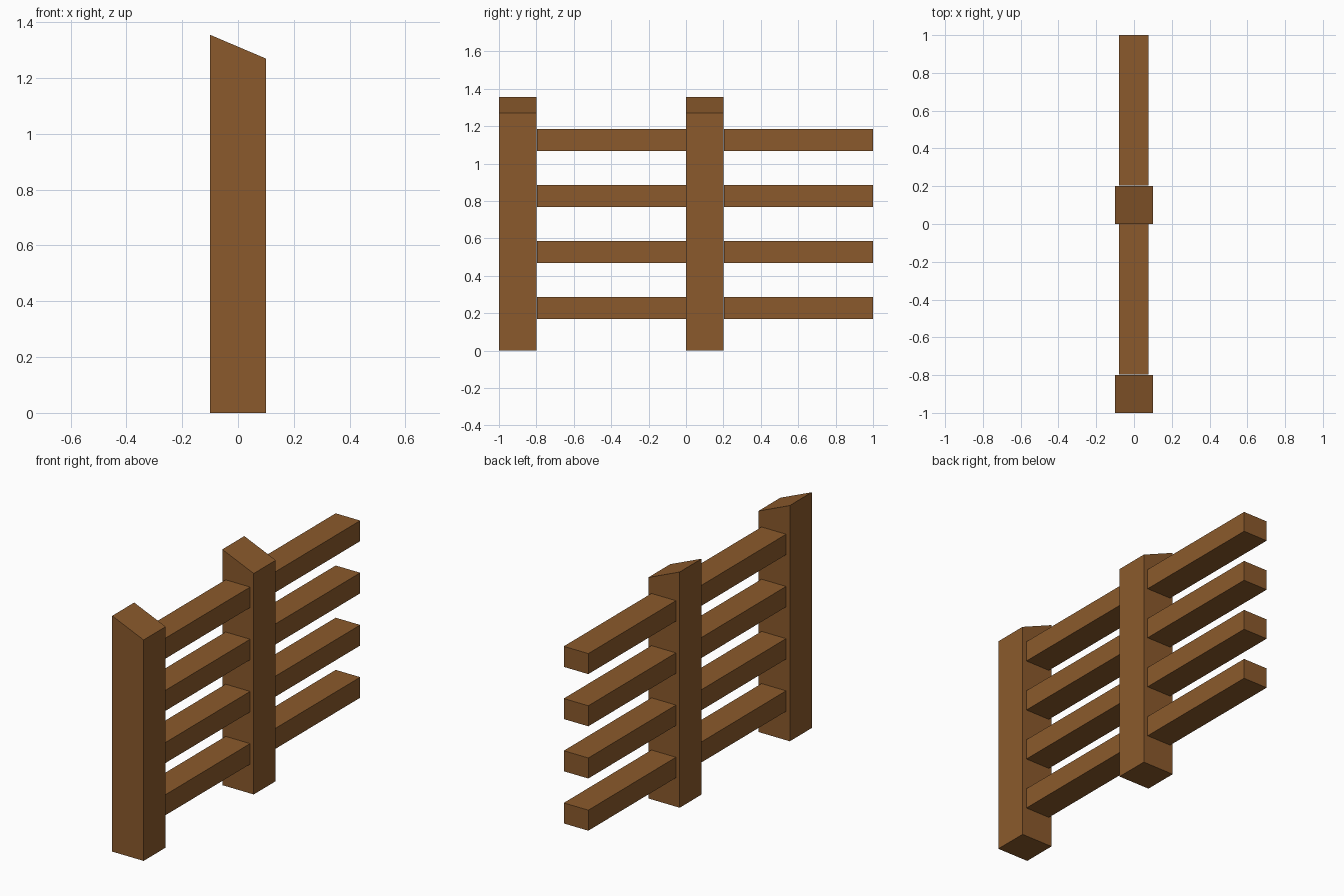
import bpy, bmesh

if "Cube" in bpy.data.objects:
    bpy.data.objects.remove(bpy.data.objects["Cube"])

wood = bpy.data.materials.new("brown wood")
wood.diffuse_color = (0.258, 0.102, 0.025, 1)
wood.use_nodes = True
wood.node_tree.nodes["Principled BSDF"].inputs["Base Color"].default_value = wood.diffuse_color


def prism(name, profile, y0, y1):
    """Extrude an x-z profile along y into a closed solid."""
    bm = bmesh.new()
    face = bm.faces.new([bm.verts.new((x, y0, z)) for x, z in profile])
    ext = bmesh.ops.extrude_face_region(bm, geom=[face])
    verts = [g for g in ext["geom"] if isinstance(g, bmesh.types.BMVert)]
    bmesh.ops.translate(bm, verts=verts, vec=(0, y1 - y0, 0))
    bmesh.ops.recalc_face_normals(bm, faces=bm.faces)
    mesh = bpy.data.meshes.new(name)
    bm.to_mesh(mesh)
    bm.free()
    mesh.materials.append(wood)
    obj = bpy.data.objects.new(name, mesh)
    bpy.context.collection.objects.link(obj)
    return obj


# Two fence sections: a slant-topped post followed by four rails
post = [(-0.1, 0), (0.1, 0), (0.1, 1.27), (-0.1, 1.355)]
for s, y in enumerate((-1.0, 0.0), 1):
    prism(f"post_{s}", post, y, y + 0.2)
    for r in range(4):
        z = 0.168 + 0.3 * r
        rail = [(-0.079, z), (0.077, z), (0.077, z + 0.118), (-0.079, z + 0.118)]
        prism(f"rail_{s}_{r + 1}", rail, y + 0.204, y + 1.0)
